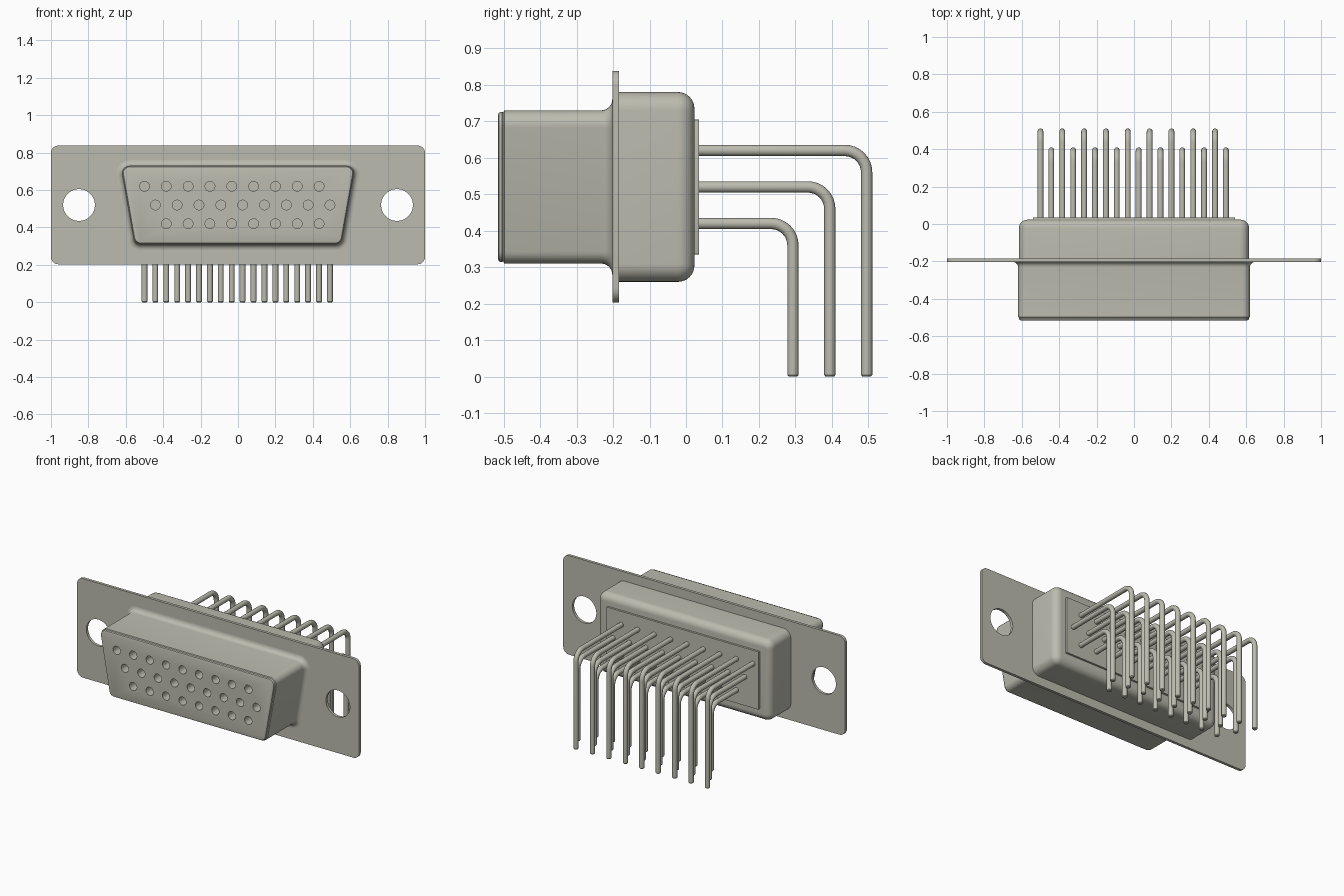
import bpy, bmesh, math
from mathutils import Vector

if "Cube" in bpy.data.objects:
    bpy.data.objects.remove(bpy.data.objects["Cube"])

metal = bpy.data.materials.new("warm_grey_metal")
metal.diffuse_color = (0.50, 0.50, 0.43, 1)
metal.use_nodes = True
metal.node_tree.nodes["Principled BSDF"].inputs["Base Color"].default_value = metal.diffuse_color


def outline(centers, r, y, seg=8):
    """Rounded convex outline in the xz plane: one arc around each corner centre."""
    pts = []
    n = len(centers)
    for i in range(n):
        p, c, q = (Vector(centers[j % n]) for j in (i - 1, i, i + 1))
        a0, a1 = (math.atan2(-(d.x), d.y) for d in (c - p, q - c))
        while a1 < a0:
            a1 += 2 * math.pi
        for k in range(seg + 1):
            a = a0 + (a1 - a0) * k / seg
            pts.append((c.x + r * math.cos(a), y, c.y + r * math.sin(a)))
    return pts


def add_loft(bm, rings):
    """Closed solid through rings with equal point counts."""
    loops = [[bm.verts.new(p) for p in ring] for ring in rings]
    n = len(loops[0])
    for a, b in zip(loops, loops[1:]):
        for i in range(n):
            j = (i + 1) % n
            bm.faces.new((a[i], a[j], b[j], b[i]))
    bm.faces.new(loops[0][::-1])
    bm.faces.new(loops[-1])


def make_object(name, ring_sets):
    bm = bmesh.new()
    for rings in ring_sets:
        add_loft(bm, rings)
    bmesh.ops.recalc_face_normals(bm, faces=bm.faces)
    me = bpy.data.meshes.new(name)
    bm.to_mesh(me)
    bm.free()
    me.materials.append(metal)
    ob = bpy.data.objects.new(name, me)
    bpy.context.collection.objects.link(ob)
    return ob


def circle(center, u, v, r, n):
    return [center + r * (math.cos(2 * math.pi * i / n) * u + math.sin(2 * math.pi * i / n) * v)
            for i in range(n)]


X, Y, Z = Vector((1, 0, 0)), Vector((0, 1, 0)), Vector((0, 0, 1))


def cut_holes(ob, spots, r, y0, y1, n):
    """Round holes along y, cut at each (x, z) spot."""
    cutter = make_object("hole_cutter", [[circle(Vector((x, y, z)), X, Z, r, n) for y in (y0, y1)]
                                         for x, z in spots])
    mod = ob.modifiers.new("holes", 'BOOLEAN')
    mod.operation, mod.solver, mod.object = 'DIFFERENCE', 'EXACT', cutter
    dg = bpy.context.evaluated_depsgraph_get()
    cut = bpy.data.meshes.new_from_object(ob.evaluated_get(dg))
    ob.modifiers.clear()
    ob.data = cut
    bpy.data.objects.remove(cutter)


def box_centers(hx, z0, z1, r):
    return [(hx - r, z0 + r), (hx - r, z1 - r), (-hx + r, z1 - r), (-hx + r, z0 + r)]


parts = []

# Mounting flange with two screw holes
c = box_centers(1.0, 0.203, 0.838, 0.04)
flange = make_object("mounting_flange", [[outline(c, 0.04, -0.202), outline(c, 0.04, -0.184)]])
cut_holes(flange, [(-0.85, 0.52), (0.85, 0.52)], 0.085, -0.3, 0.0, 48)
parts.append(flange)

# Pin rows: height, rearmost position, first x, pin count
rows = [(0.62, 0.495, -0.5, 9), (0.52, 0.394, -0.442, 9), (0.42, 0.293, -0.3835, 8)]
pitch = 0.1167

# Flared D-shaped front shell with the socket face
c = [(0.52, 0.35), (0.58, 0.69), (-0.58, 0.69), (-0.52, 0.35)]
R, F = 0.04, 0.03
profile = [(R + F, -0.195)]
for k in range(7):
    a = math.pi / 2 * k / 6
    profile.append((R + F - F * math.sin(a), -0.202 - F + F * math.cos(a)))
profile += [(R, -0.498), (R - 0.006, -0.501), (R - 0.004, -0.504), (R - 0.004, -0.507),
            (R - 0.007, -0.513), (R - 0.013, -0.515)]
shell = make_object("front_shell", [[outline(c, r, y) for r, y in profile]])
sockets = [(x0 + pitch * i, z) for z, _, x0, n in rows for i in range(n)]
cut_holes(shell, sockets, 0.026, -0.6, -0.40, 24)
parts.append(shell)

# Rear housing with rounded back edge
B = 0.045
c = box_centers(0.615, 0.26, 0.78, B + 0.005)
rings = [outline(c, B + 0.005, -0.19)]
for k in range(9):
    a = math.pi / 2 * k / 8
    rings.append(outline(c, 0.005 + B * math.cos(a), 0.023 - B + B * math.sin(a)))
parts.append(make_object("rear_housing", [rings]))

# Raised insulator plate at the back
c = box_centers(0.54, 0.335, 0.705, 0.003)
parts.append(make_object("rear_insulator", [[outline(c, 0.003, y, 2) for y in (0.01, 0.036)]]))


# Right-angle pins, bent down at the back
def pin_rings(x, z, yend, r=0.0155, bend=0.06):
    rings = [circle(Vector((x, 0.02, z)), X, Z, r, 16)]
    for k in range(9):
        a = math.pi / 2 * k / 8
        p = Vector((x, yend - bend + bend * math.sin(a), z - bend + bend * math.cos(a)))
        rings.append(circle(p, X, Z * math.cos(a) + Y * math.sin(a), r, 16))
    rings.append(circle(Vector((x, yend, 0.005)), X, Y, r, 16))
    rings.append(circle(Vector((x, yend, 0.0)), X, Y, r - 0.004, 16))
    return rings


for name, (z, yend, x0, n) in zip(("top_pins", "middle_pins", "bottom_pins"), rows):
    parts.append(make_object(name, [pin_rings(x0 + pitch * i, z, yend) for i in range(n)]))

# Smooth shading with crisp edges
for ob in parts:
    ob.data.polygons.foreach_set("use_smooth", [True] * len(ob.data.polygons))
    ob.data.set_sharp_from_angle(angle=math.radians(30))
